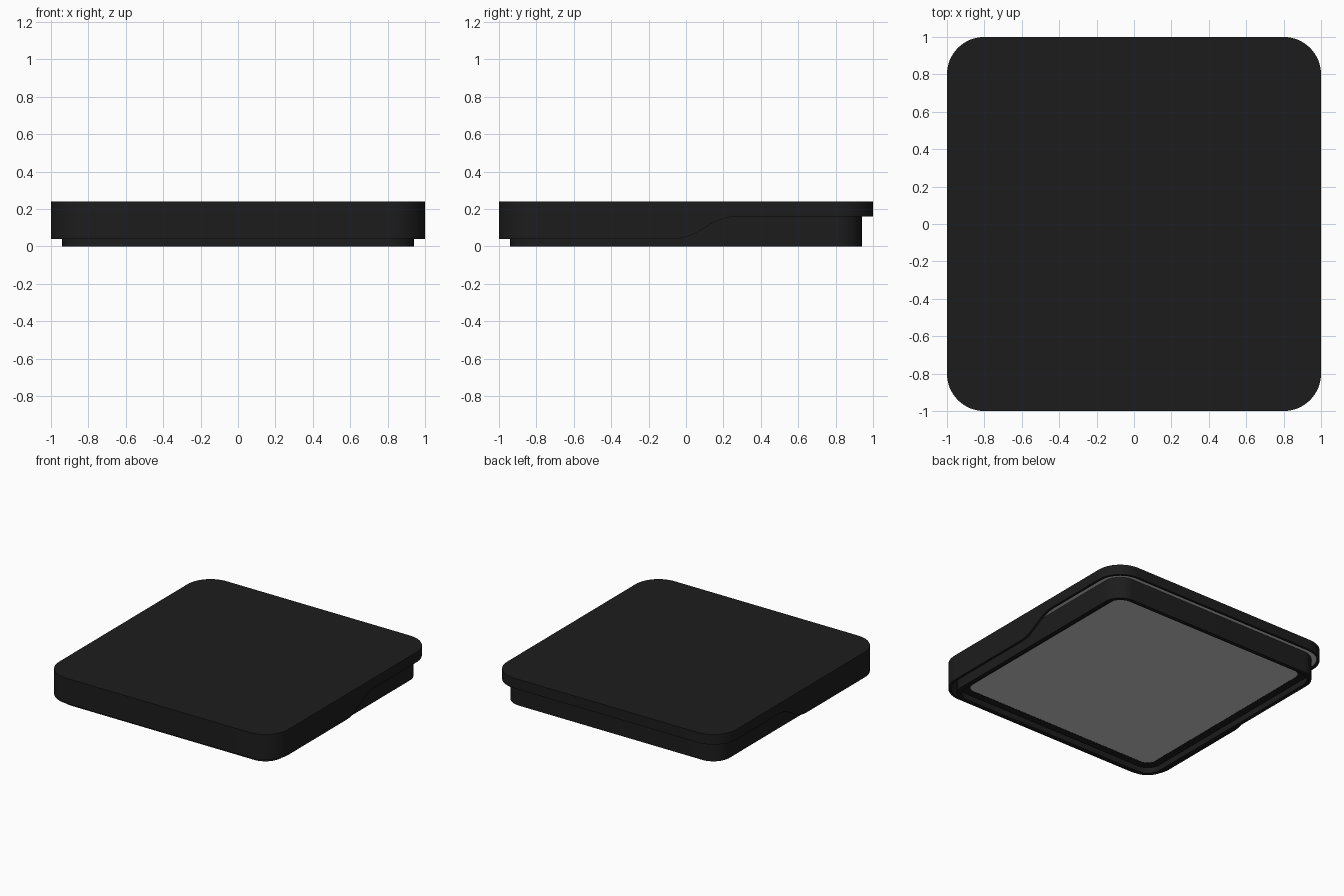
import bpy, bmesh
from math import cos, sin, pi, radians

if "Cube" in bpy.data.objects:
    bpy.data.objects.remove(bpy.data.objects["Cube"])

dark = bpy.data.materials.new("dark_plastic")
dark.diffuse_color = (0.012, 0.012, 0.012, 1)
dark.use_nodes = True
dark.node_tree.nodes["Principled BSDF"].inputs["Base Color"].default_value = dark.diffuse_color


def outline(half, radius, arc=16, side=60):
    """Rounded square; straight sides are subdivided to carry the wavy rim."""
    c = half - radius
    pts = []
    for k in range(4):
        a0 = k * pi / 2
        cx, cy = [(c, c), (-c, c), (-c, -c), (c, -c)][k]
        corner = [(cx + radius * cos(a0 + i * pi / 2 / arc),
                   cy + radius * sin(a0 + i * pi / 2 / arc)) for i in range(arc + 1)]
        pts += corner
        nx, ny = [(-1, 0), (0, -1), (1, 0), (0, 1)][k]
        if k in (1, 3):  # left and right sides
            x, y = corner[-1]
            pts += [(x + nx * 2 * c * i / side, y + ny * 2 * c * i / side)
                    for i in range(1, side)]
    return pts


def rim(y):
    """Lower lid edge: low at the front, S-curve up to a high back."""
    t = min(max((y + 0.09) / 0.38, 0), 1)
    return 0.04 + 0.12 * t * t * t * (t * (6 * t - 15) + 10)


def loft(name, loops, cap=(False, False), closed=False, mat=None):
    """Skin a list of (half, radius, height) loops; height may be a function of y."""
    bm = bmesh.new()
    rings = []
    for half, radius, z in loops:
        rings.append([bm.verts.new((x, y, z(y) if callable(z) else z))
                      for x, y in outline(half, radius)])
    pairs = list(zip(rings, rings[1:]))
    if closed:
        pairs.append((rings[-1], rings[0]))
    n = len(rings[0])
    for a, b in pairs:
        for i in range(n):
            j = (i + 1) % n
            bm.faces.new((a[i], a[j], b[j], b[i]))
    if cap[0]:
        bm.faces.new(rings[0])
    if cap[1]:
        bm.faces.new(rings[-1])
    bmesh.ops.recalc_face_normals(bm, faces=bm.faces)
    me = bpy.data.meshes.new(name)
    bm.to_mesh(me)
    bm.free()
    me.shade_smooth()
    me.set_sharp_from_angle(angle=radians(30))
    ob = bpy.data.objects.new(name, me)
    bpy.context.collection.objects.link(ob)
    if mat:
        me.materials.append(mat)
    return ob


# Outer lid: hollow shell with wavy lower edge
loft("lid", [(1.0, 0.2, 0.24), (1.0, 0.2, rim), (0.98, 0.18, rim), (0.98, 0.18, 0.2)],
     cap=(True, True), mat=dark)

# Grey liner under the lid, seen through the gap
loft("lid_liner", [(0.979, 0.179, 0.199), (0.979, 0.179, 0.17)], cap=(True, True))

# Inner base: wall with a narrow foot and a ledge around the panel
loft("base_wall", [(0.94, 0.14, 0.17), (0.94, 0.14, 0.0), (0.91, 0.11, 0.0),
                   (0.91, 0.11, 0.045), (0.85, 0.07, 0.045), (0.85, 0.07, 0.17)],
     closed=True, mat=dark)

# Grey recessed bottom panel
loft("bottom_panel", [(0.852, 0.072, 0.06), (0.852, 0.072, 0.046)], cap=(True, True))
